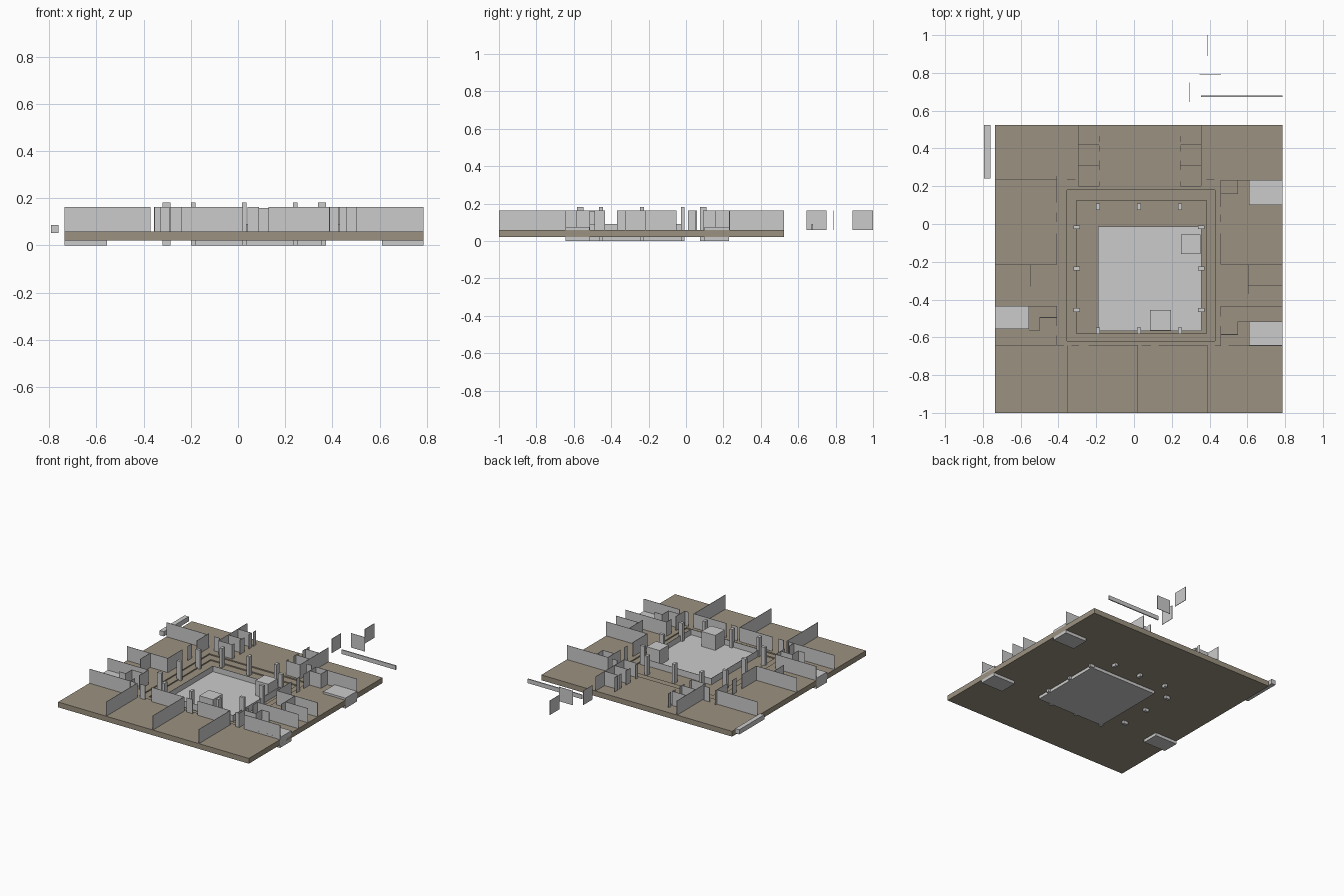
import bpy, bmesh

def finish(name, bm):
    bmesh.ops.recalc_face_normals(bm, faces=bm.faces)
    me = bpy.data.meshes.new(name)
    bm.to_mesh(me)
    bm.free()
    ob = bpy.data.objects.new(name, me)
    bpy.context.collection.objects.link(ob)
    return ob

def add_box(bm, x0, x1, y0, y1, z0, z1):
    vs = bmesh.ops.create_cube(bm, size=1)["verts"]
    for v in vs:
        v.co = (x1 if v.co.x > 0 else x0, y1 if v.co.y > 0 else y0, z1 if v.co.z > 0 else z0)

def boxes(name, specs):
    bm = bmesh.new()
    for s in specs:
        add_box(bm, *s)
    return finish(name, bm)

TOP, WALL, T = 0.06, 0.163, 0.0015

def walls(name, runs, z0=TOP, z1=WALL):
    # each run is x0, y0, x1, y1 along one axis
    specs = []
    for x0, y0, x1, y1 in runs:
        dx, dy = (T, 0) if x0 == x1 else (0, T)
        specs.append((min(x0, x1) - dx, max(x0, x1) + dx, min(y0, y1) - dy, max(y0, y1) + dy, z0, z1))
    return boxes(name, specs)

XL, XR, YF, YB = -0.735, 0.787, -1.0, 0.525

# Ground slab with a courtyard stepping down twice
outer = (XL, XR, YF, YB)
step1 = (-0.355, 0.43, -0.62, 0.18)
step2 = (-0.305, 0.385, -0.58, 0.125)
bm = bmesh.new()
loops = []
for (a, b, c, d), z in ((outer, 0.022), (outer, TOP), (step1, TOP), (step1, 0.052), (step2, 0.052), (step2, 0.044)):
    loops.append([bm.verts.new(p) for p in ((a, c, z), (b, c, z), (b, d, z), (a, d, z))])
for lo, hi in zip(loops, loops[1:]):
    for i in range(4):
        j = (i + 1) % 4
        bm.faces.new((lo[i], lo[j], hi[j], hi[i]))
bm.faces.new(loops[0])
bm.faces.new(loops[-1])
slab = finish("ground_slab", bm)
brown = bpy.data.materials.new("brown_earth")
brown.diffuse_color = (0.33, 0.285, 0.215, 1)
slab.data.materials.append(brown)

# Central sunken floor, its low rim and two raised blocks
px0, px1, py0, py1 = -0.19, 0.355, -0.565, -0.015
boxes("court_floor", [(px0, px1, py0, py1, 0, 0.05)])
walls("court_rim", [(px0, py0, px0, py1), (px1, py0, px1, py1),
                    (px0, py0, px1, py0), (px0, py1, px1, py1)], 0.04, 0.09)
boxes("court_blocks", [(0.25, 0.353, -0.16, -0.055, 0.05, 0.158),
                       (0.085, 0.195, -0.563, -0.455, 0.05, 0.158)])

# Columns around the court
cols = []
for x in (-0.19, 0.027, 0.243):
    for y in (0.092, -0.565):
        cols.append((x - 0.01, x + 0.01, y - 0.017, y + 0.017, 0, 0.182))
for y in (-0.017, -0.235, -0.455):
    for x in (-0.302, 0.355):
        cols.append((x - 0.017, x + 0.017, y - 0.01, y + 0.01, 0, 0.182))
boxes("columns", cols)

# Stair platforms at the slab edges
boxes("stair_platforms", [(0.61, XR, 0.1, 0.23, 0, 0.075),
                          (0.61, XR, -0.645, -0.515, 0, 0.075),
                          (XL, -0.555, -0.555, -0.435, 0, 0.075)])

# Rear cells, mirrored about the court axis
CX = 0.03
cells = []
for s in (-1, 1):
    xo, xi = CX + s * 0.325, CX + s * 0.215
    cells.append((xo, 0.2, xo, YB))
    cells += [(xo, y, xi, y) for y in (0.2, 0.31, 0.42)]
    cells += [(xi, a, xi, b) for a, b in ((0.2, 0.225), (0.285, 0.335), (0.385, 0.415), (0.435, 0.465))]
walls("rear_cell_walls", cells)

# Left and right wing walls
walls("left_wing_walls", [
    (XL, 0.235, -0.41, 0.235), (-0.355, 0.235, -0.31, 0.235),
    (-0.41, 0.115, -0.41, 0.255), (-0.41, 0.01, -0.41, 0.06), (-0.41, -0.215, -0.41, -0.05),
    (XL, -0.215, -0.41, -0.215), (-0.55, -0.33, -0.55, -0.215),
    (XL, -0.435, -0.41, -0.435), (-0.41, -0.54, -0.41, -0.435), (-0.41, -0.645, -0.41, -0.59),
    (-0.5, -0.495, -0.41, -0.495), (-0.5, -0.565, -0.5, -0.495), (-0.555, -0.565, -0.5, -0.565)])
walls("right_wing_walls", [
    (0.46, 0.232, XR, 0.232), (0.385, 0.235, 0.425, 0.235),
    (0.46, 0.09, 0.46, 0.232), (0.46, 0.01, 0.46, 0.05), (0.46, -0.215, 0.46, -0.05),
    (0.46, 0.16, 0.55, 0.16), (0.55, 0.16, 0.55, 0.232),
    (0.46, -0.215, XR, -0.215), (0.605, -0.37, 0.605, -0.215), (0.605, -0.325, XR, -0.325),
    (0.46, -0.435, XR, -0.435), (0.46, -0.49, 0.46, -0.435), (0.46, -0.645, 0.46, -0.54),
    (0.46, -0.585, 0.55, -0.585), (0.55, -0.585, 0.55, -0.515), (0.55, -0.515, 0.61, -0.515)])

# Front range: long wall with door gaps and room dividers
runs = ((XL, -0.37), (-0.33, -0.29), (-0.24, 0.02), (0.04, 0.09), (0.13, 0.39), (0.43, 0.46), (0.5, XR))
walls("front_range_walls", [(a, -0.643, b, -0.643) for a, b in runs]
      + [(x, YF, x, -0.643) for x in (-0.353, 0.02, 0.387)])

# Loose parts beside the slab: two beams and three panels
boxes("loose_beams", [(-0.793, -0.76, 0.24, YB, 0.053, 0.087),
                      (0.355, XR, 0.672, 0.68, 0.06, 0.09)])
walls("loose_panels", [(0.296, 0.645, 0.296, 0.75), (0.348, 0.79, 0.46, 0.79), (0.387, 0.89, 0.387, 1.0)])
